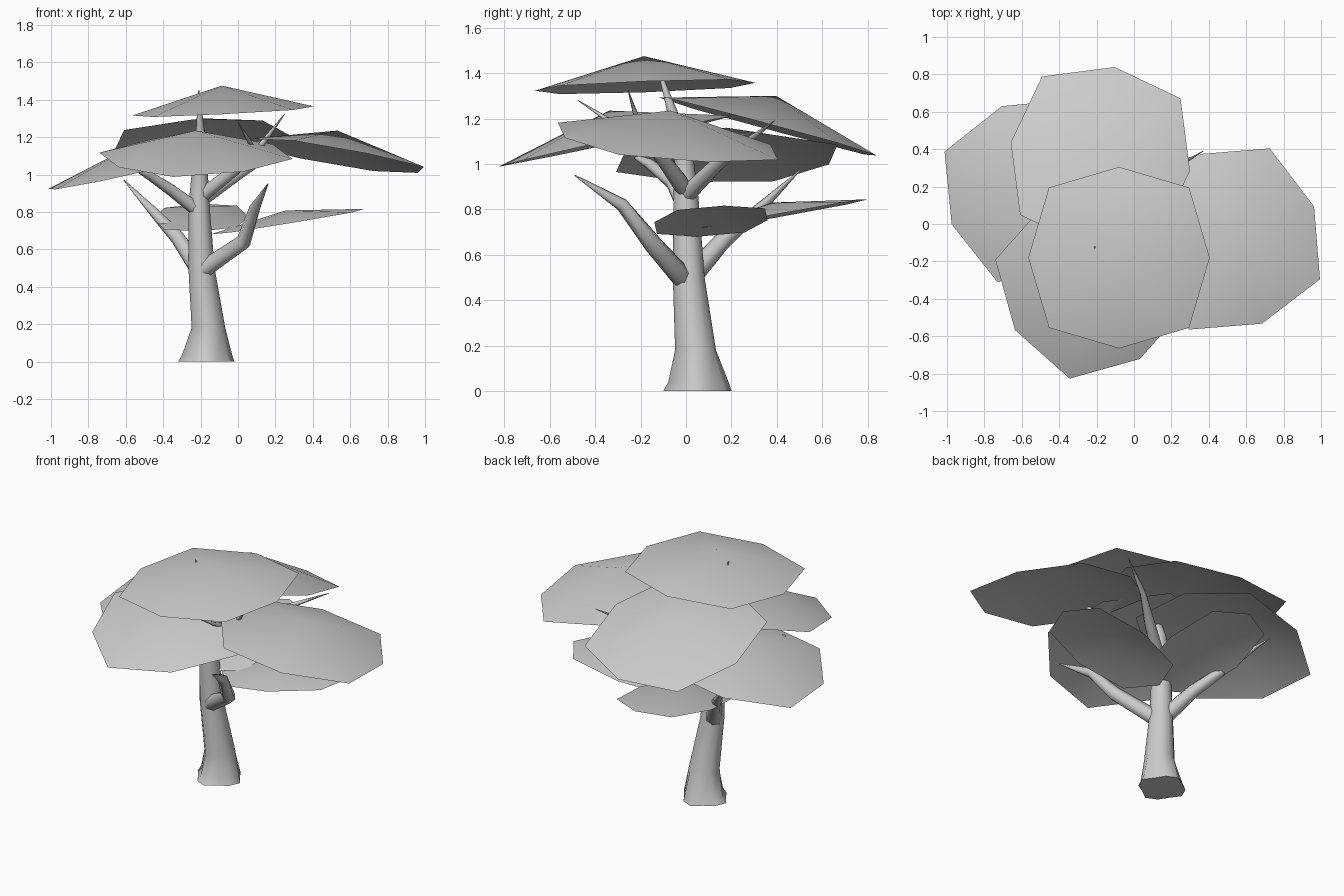
import bpy, bmesh, math
from mathutils import Vector

if "Cube" in bpy.data.objects:
    bpy.data.objects.remove(bpy.data.objects["Cube"])


def finish(name, bm, angle):
    mesh = bpy.data.meshes.new(name)
    bm.to_mesh(mesh)
    bm.free()
    obj = bpy.data.objects.new(name, mesh)
    bpy.context.collection.objects.link(obj)
    bpy.ops.object.select_all(action='DESELECT')
    obj.select_set(True)
    bpy.context.view_layer.objects.active = obj
    bpy.ops.object.shade_smooth_by_angle(angle=math.radians(angle))
    return obj


def tube(name, rows, sides=8, horizontal=False, lobes=0.0):
    """Tapered limb through rows of (x, y, z, radius)."""
    bm = bmesh.new()
    pts = [Vector(r[:3]) for r in rows]
    rings = []
    for i, (p, r) in enumerate(zip(pts, rows)):
        d = (pts[min(i + 1, len(pts) - 1)] - pts[max(i - 1, 0)]).normalized()
        if horizontal:
            d = Vector((0, 0, 1))
        u = d.cross(Vector((0, 1, 0))).normalized()
        v = d.cross(u)
        ring = []
        for k in range(sides):
            t = 2 * math.pi * k / sides
            f = 1 + (lobes * math.cos(4 * t + 0.6) if i < 2 else 0)
            ring.append(bm.verts.new(p + (u * math.cos(t) + v * math.sin(t)) * r[3] * f))
        rings.append(ring)
    for a, b in zip(rings, rings[1:]):
        for k in range(sides):
            n = (k + 1) % sides
            bm.faces.new((a[k], a[n], b[n], b[k]))
    bm.faces.new(rings[0])
    bm.faces.new(rings[-1])
    bmesh.ops.recalc_face_normals(bm, faces=bm.faces)
    return finish(name, bm, 60)


def canopy(name, center, slope, yaw, rx=1.0, ry=1.0, height=0.135):
    """Open, shallow eight-sided cone, tilted by slope along x and y."""
    bm = bmesh.new()
    a, b = slope
    c = Vector(center)
    apex = bm.verts.new(c + Vector((-a, -b, 1)) * height)
    rim = []
    for k in range(8):
        t = k * math.pi / 4
        r = 0.53 if k % 2 else 0.485
        lx, ly = r * rx * math.cos(t), r * ry * math.sin(t)
        w = math.radians(yaw)
        dx = lx * math.cos(w) - ly * math.sin(w)
        dy = lx * math.sin(w) + ly * math.cos(w)
        rim.append(bm.verts.new(c + Vector((dx, dy, a * dx + b * dy))))
    for k in range(8):
        bm.faces.new((rim[k], rim[(k + 1) % 8], apex))
    return finish(name, bm, 60)


# Trunk with flared roots
tube("trunk", [(-.17, .05, 0, .137), (-.165, .055, .035, .122), (-.158, .042, .18, .09),
               (-.195, .012, .5, .070), (-.208, 0, .85, .055), (-.203, -.01, 1.05, .04),
               (-.2, -.05, 1.2, .026), (-.21, -.13, 1.45, .003)],
     sides=12, horizontal=True, lobes=.12)

# Branches
branches = {
    "lower_branch_front": [(-.2, 0, .48, .05), (.03, -.14, .64, .042), (.09, -.28, .82, .03), (.16, -.49, .95, .003)],
    "lower_branch_back": [(-.21, .02, .5, .05), (-.32, .16, .66, .04), (-.44, .31, .79, .028), (-.61, .5, .97, .003)],
    "upper_branch_left": [(-.2, 0, .8, .04), (-.36, -.06, .92, .032), (-.48, -.16, 1.0, .024), (-.55, -.22, 1.03, .01)],
    "upper_branch_right": [(-.2, 0, .88, .04), (-.02, -.1, 1.02, .032), (.12, -.2, 1.15, .018), (.25, -.255, 1.325, .002)],
    "upper_branch_back": [(-.2, 0, .86, .04), (0, .14, 1.0, .032), (.15, .26, 1.09, .018), (.37, .39, 1.19, .002)],
    "twig_front": [(.09, -.18, 1.12, .016), (.06, -.32, 1.18, .012), (0, -.476, 1.28, .002)],
}
for name, rows in branches.items():
    tube(name, rows, sides=7)

# Large canopy layers
canopy("canopy_top", (-.08, -.18, 1.34), (.05, .036), 0)
canopy("canopy_right", (.51, -.08, 1.10), (-.165, -.095), 21)
canopy("canopy_back", (-.18, .36, 1.165), (.026, -.27), -9)
canopy("canopy_front", (-.225, -.31, 1.10), (.017, .214), 32)
canopy("canopy_left", (-.525, .18, 1.025), (.22, .03), 22)

# Small elongated lower layers
canopy("lower_canopy_right", (.265, .11, .748), (.16, .04), 8, .86, .52, .06)
canopy("lower_canopy_back", (-.2, .39, .77), (.03, .18), 90, .85, .52, .06)
